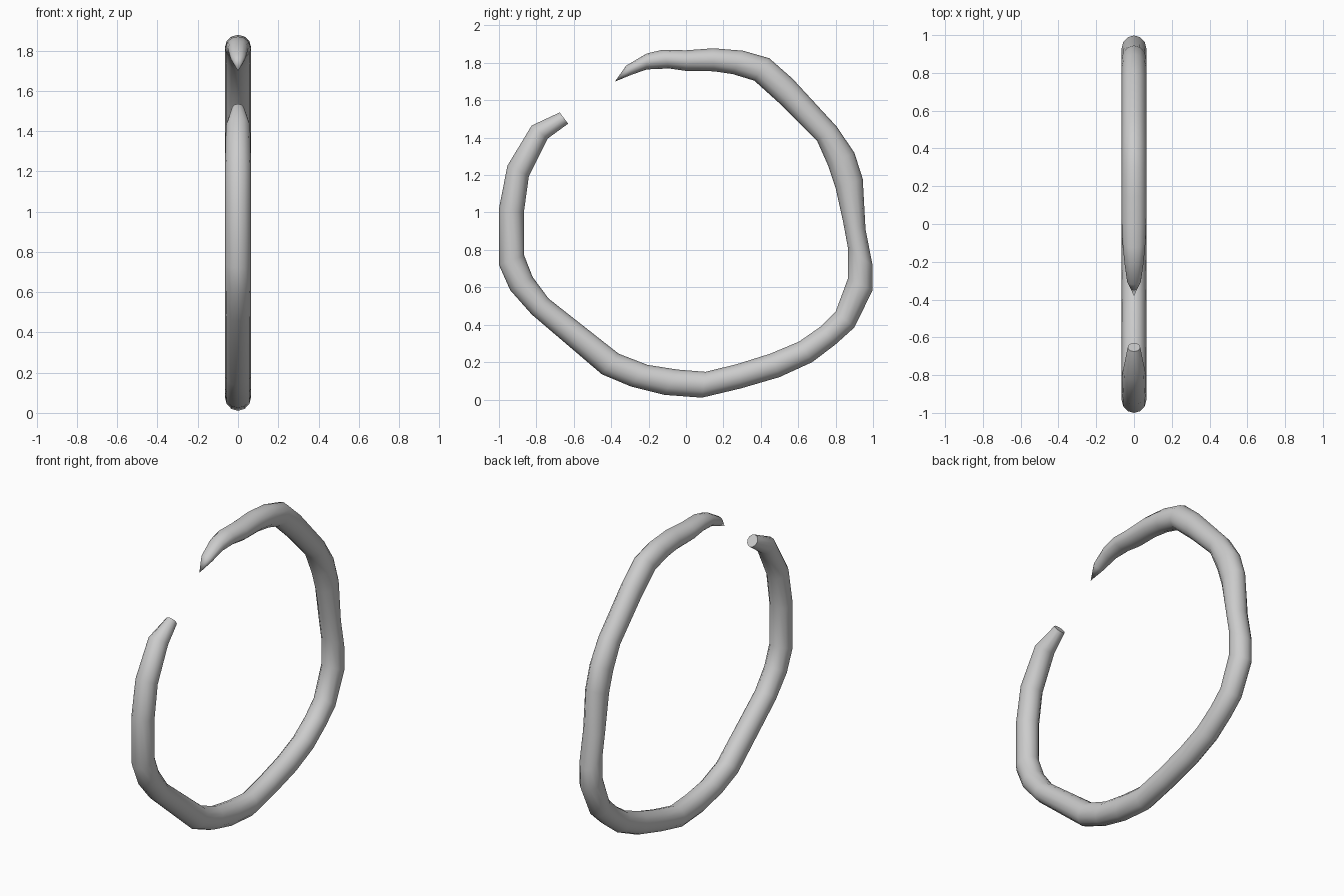
import bpy, bmesh, math
from mathutils import Vector

SIDES = 12
HALF_WIDTH = 0.065

# Ring stations in the side plane: outer y, outer z, inner y, inner z
stations = [
    (-.675, 1.535, -.63, 1.475), (-.825, 1.465, -.74, 1.395),
    (-.955, 1.25, -.84, 1.195), (-1.0, 1.02, -.867, 1.0),
    (-1.0, .72, -.865, .77), (-.94, .585, -.82, .655),
    (-.825, .455, -.735, .54), (-.45, .135, -.36, .245),
    (-.295, .07, -.205, .185), (-.115, .025, -.045, .16),
    (.085, .01, .105, .148), (.295, .06, .275, .19),
    (.5, .12, .45, .245), (.675, .2, .605, .31),
    (.8, .295, .72, .39), (.9, .385, .8, .47),
    (.998, .585, .865, .645), (.998, .715, .865, .815),
    (.96, .91, .84, .95), (.945, 1.18, .8, 1.13),
    (.9, 1.32, .76, 1.25), (.805, 1.46, .7, 1.385),
    (.57, 1.715, .515, 1.57), (.445, 1.825, .365, 1.705),
    (.305, 1.865, .25, 1.74), (.145, 1.878, .15, 1.755),
    (0, 1.867, 0, 1.757), (-.125, 1.87, -.09, 1.77),
    (-.21, 1.85, -.21, 1.765), (-.32, 1.785, -.295, 1.735),
]
tip = (0, -.38, 1.70)

# Narrower sections at the two ends
widths = {0: .033, 1: .06, 27: .06, 28: .05, 29: .036}

bm = bmesh.new()
rings = []
for i, (oy, oz, iy, iz) in enumerate(stations):
    outer, inner = Vector((0, oy, oz)), Vector((0, iy, iz))
    mid, radial = (outer + inner) / 2, (outer - inner) / 2
    across = Vector((widths.get(i, HALF_WIDTH), 0, 0))
    rings.append([bm.verts.new(mid + radial * math.cos(a) + across * math.sin(a))
                  for a in (2 * math.pi * k / SIDES for k in range(SIDES))])

# Skin the tube, cap the blunt end and close the pointed end
for a, b in zip(rings, rings[1:]):
    for k in range(SIDES):
        n = (k + 1) % SIDES
        bm.faces.new((a[k], a[n], b[n], b[k]))
bm.faces.new(rings[0])
point = bm.verts.new(tip)
for k in range(SIDES):
    bm.faces.new((rings[-1][k], rings[-1][(k + 1) % SIDES], point))
bmesh.ops.recalc_face_normals(bm, faces=bm.faces)

mesh = bpy.data.meshes.new("open_ring")
bm.to_mesh(mesh)
bm.free()
ring = bpy.data.objects.new("open_ring", mesh)
bpy.context.collection.objects.link(ring)
bpy.context.view_layer.objects.active = ring
ring.select_set(True)
bpy.ops.object.shade_smooth_by_angle(angle=math.radians(40))
